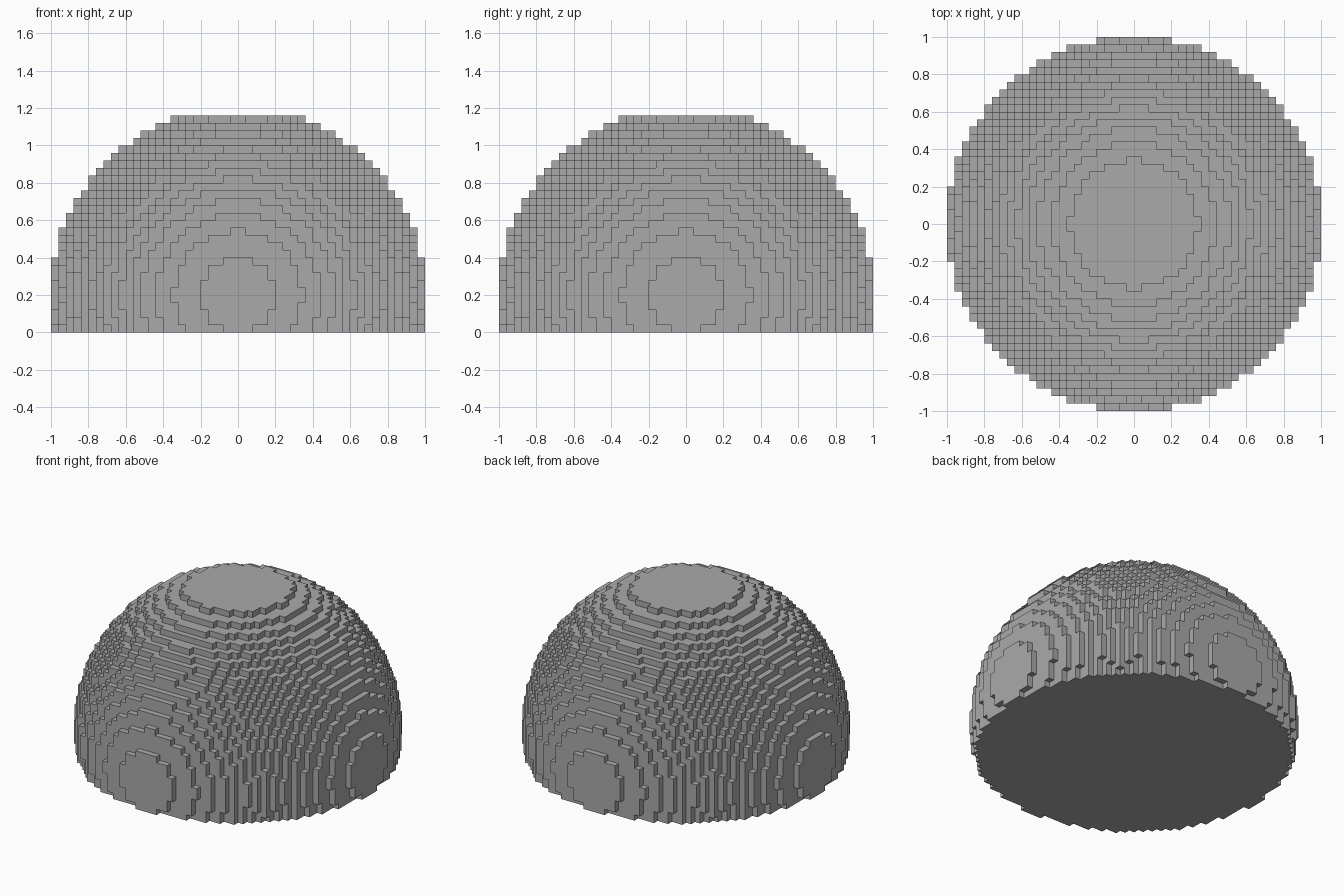
import bpy
import bmesh
from mathutils import Vector

if "Cube" in bpy.data.objects:
    bpy.data.objects.remove(bpy.data.objects["Cube"], do_unlink=True)

# Block grid: a sphere 50 blocks wide, cut flat near its equator and at its crown
SIZE = 0.04
RADIUS = 25
CENTRE_Z = 5
LAYERS = 29


def filled(cell):
    x, y, z = (c + 0.5 for c in cell)
    return 0 < z < LAYERS and x * x + y * y + (z - CENTRE_Z) ** 2 <= RADIUS ** 2


# Plain grey surface
grey = bpy.data.materials.new("stone_grey")
grey.use_nodes = True
colour = (0.4, 0.4, 0.4, 1)
grey.diffuse_color = colour
grey.node_tree.nodes["Principled BSDF"].inputs["Base Color"].default_value = colour

# Dome: draw a square only where a filled block meets an empty one
bm = bmesh.new()
corners = {}


def corner(p):
    key = tuple(round(c) for c in p)
    if key not in corners:
        corners[key] = bm.verts.new(Vector(key) * SIZE)
    return corners[key]


axes = [Vector((1, 0, 0)), Vector((0, 1, 0)), Vector((0, 0, 1))]
span = range(-RADIUS, RADIUS)
for cell in ((x, y, z) for x in span for y in span for z in range(LAYERS)):
    if not filled(cell):
        continue
    base = Vector(cell)
    for i, normal in enumerate(axes):
        u, v = axes[(i + 1) % 3], axes[(i + 2) % 3]
        for side in (-1, 1):
            if filled(base + normal * side):
                continue
            start = base + normal * max(side, 0)
            loop = [start, start + u, start + u + v, start + v]
            bm.faces.new([corner(p) for p in loop[::side]])

mesh = bpy.data.meshes.new("block_dome")
bm.to_mesh(mesh)
bm.free()
mesh.materials.append(grey)
dome = bpy.data.objects.new("block_dome", mesh)
bpy.context.collection.objects.link(dome)
